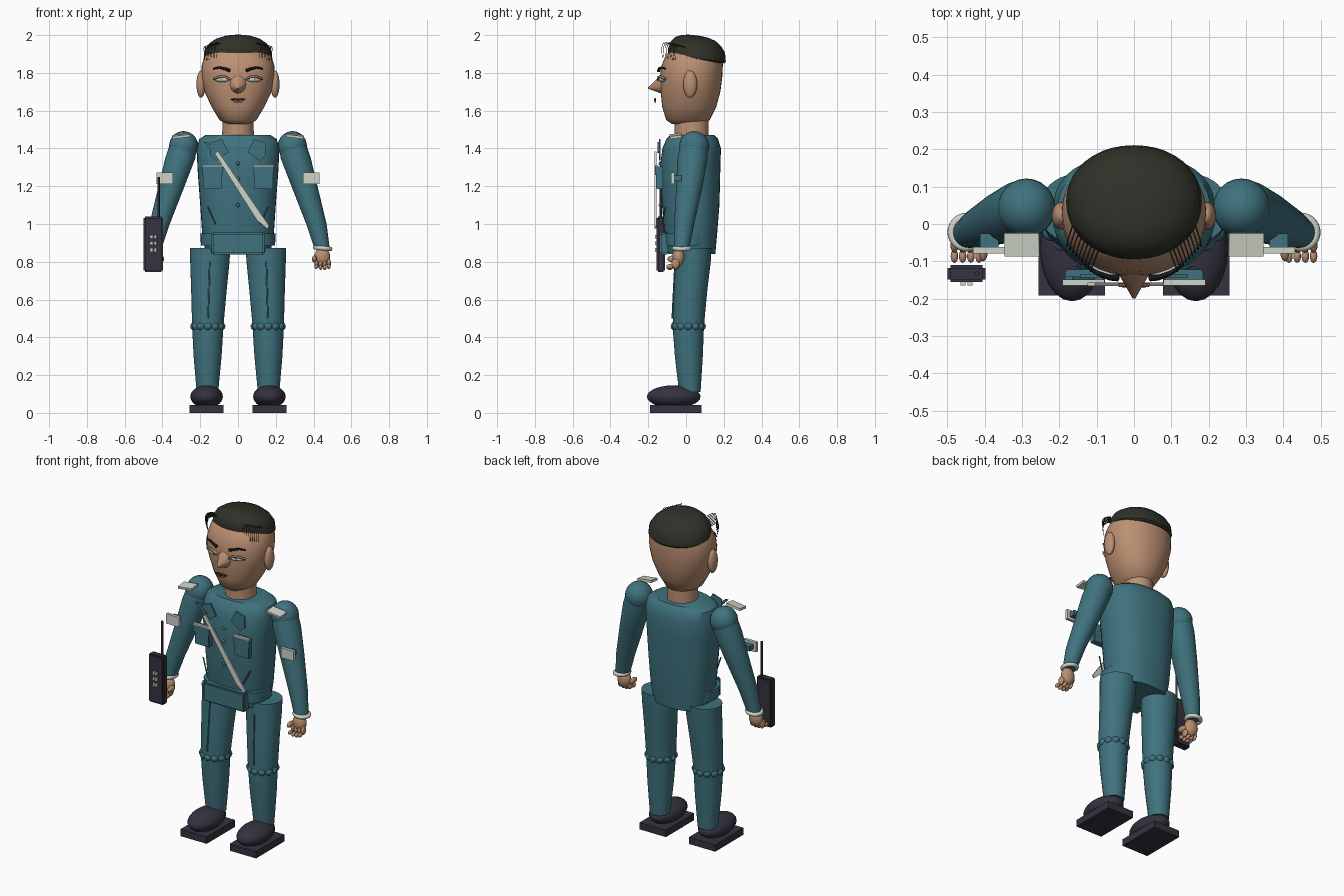
import bpy, bmesh, math
from mathutils import Vector, Matrix

if "Cube" in bpy.data.objects:
    bpy.data.objects.remove(bpy.data.objects["Cube"])


def material(name, rgb):
    m = bpy.data.materials.new(name)
    m.use_nodes = True
    m.diffuse_color = (*rgb, 1)
    m.node_tree.nodes["Principled BSDF"].inputs["Base Color"].default_value = (*rgb, 1)
    return m


TEAL = material("teal cloth", (0.05, 0.17, 0.21))
SKIN = material("skin", (0.5, 0.28, 0.17))
HAIR = material("dark hair", (0.03, 0.03, 0.022))
SHOE = material("dark leather", (0.036, 0.032, 0.05))
WHITE = material("off white", (0.62, 0.66, 0.58))
LIPS = material("lips", (0.16, 0.07, 0.045))
EYE = material("eye grey", (0.5, 0.6, 0.62))
BLACK = material("black", (0.008, 0.008, 0.01))


def finish(name, bm, mat, angle=40):
    bmesh.ops.recalc_face_normals(bm, faces=bm.faces)
    me = bpy.data.meshes.new(name)
    bm.to_mesh(me)
    bm.free()
    ob = bpy.data.objects.new(name, me)
    bpy.context.collection.objects.link(ob)
    me.materials.append(mat)
    bpy.ops.object.select_all(action="DESELECT")
    ob.select_set(True)
    bpy.context.view_layer.objects.active = ob
    bpy.ops.object.shade_smooth_by_angle(angle=math.radians(angle))
    return ob


def loft(name, sections, mat, power=2.0, sides=40, tilt=0):
    """Skin a stack of superellipses given as (z, x, y, rx, ry)."""
    bm = bmesh.new()
    rings = []
    for z, cx, cy, rx, ry in sections:
        ring = []
        for i in range(sides):
            a = math.tau * i / sides
            c, s = math.cos(a), math.sin(a)
            x = math.copysign(abs(c) ** (2 / power), c) * rx
            y = math.copysign(abs(s) ** (2 / power), s) * ry
            ring.append(bm.verts.new((cx + x, cy + y, z - tilt * y)))
        rings.append(ring)
    for a, b in zip(rings, rings[1:]):
        for i in range(sides):
            j = (i + 1) % sides
            bm.faces.new((a[i], a[j], b[j], b[i]))
    bm.faces.new(rings[0])
    bm.faces.new(rings[-1])
    return finish(name, bm, mat)


def ball(name, loc, size, mat):
    bm = bmesh.new()
    bmesh.ops.create_uvsphere(bm, u_segments=24, v_segments=14, radius=1,
                              matrix=Matrix.Translation(loc) @ Matrix.Diagonal((*size, 1)))
    return finish(name, bm, mat)


def box(name, loc, size, mat, rot=(0, 0, 0), bevel=0.0):
    bm = bmesh.new()
    bmesh.ops.create_cube(bm, size=1, matrix=Matrix.Diagonal((*size, 1)))
    if bevel:
        bmesh.ops.bevel(bm, geom=bm.edges[:], offset=bevel, segments=2, affect="EDGES")
    ob = finish(name, bm, mat, 30)
    ob.location, ob.rotation_euler = loc, rot
    return ob


def plate(name, outline, y, thick, mat):
    """Flat panel facing the front, outlined in x and z."""
    bm = bmesh.new()
    f = bm.faces.new([bm.verts.new((x, y, z)) for x, z in outline])
    ext = bmesh.ops.extrude_face_region(bm, geom=[f])["geom"]
    bmesh.ops.translate(bm, vec=(0, thick, 0),
                        verts=[v for v in ext if isinstance(v, bmesh.types.BMVert)])
    return finish(name, bm, mat, 20)


def wire(name, points, radius, mat, taper=1.0):
    cu = bpy.data.curves.new(name, "CURVE")
    cu.dimensions = "3D"
    cu.bevel_depth, cu.bevel_resolution, cu.use_fill_caps = radius, 2, True
    sp = cu.splines.new("POLY")
    sp.points.add(len(points) - 1)
    for i, p in enumerate(points):
        sp.points[i].co = (*p, 1)
        sp.points[i].radius = 1 + (taper - 1) * i / (len(points) - 1)
    ob = bpy.data.objects.new(name, cu)
    bpy.context.collection.objects.link(ob)
    cu.materials.append(mat)
    return ob


# Jacket, hips and belt
loft("jacket", [(0.84, 0, 0.03, 0.17, 0.125), (0.95, 0, 0.025, 0.19, 0.14),
                (1.1, 0, 0.025, 0.2, 0.152), (1.3, 0, 0.022, 0.215, 0.16),
                (1.4, 0, 0.03, 0.218, 0.155), (1.45, 0, 0.033, 0.205, 0.137),
                (1.472, 0, 0.033, 0.17, 0.115)], TEAL, 2.4)
loft("belt", [(0.885, 0, 0.0, 0.196, 0.125), (0.95, 0, 0.0, 0.2, 0.13)], TEAL, 2.6)
box("belt_front", (0, -0.115, 0.897), (0.28, 0.05, 0.115), TEAL, bevel=0.008)

# Neck, head and nose
loft("neck", [(1.45, 0, 0.03, 0.085, 0.09), (1.57, 0, 0.03, 0.08, 0.09)], SKIN)
loft("head", [(1.53, 0, 0.005, 0.06, 0.08), (1.55, 0, 0.01, 0.098, 0.115),
              (1.62, 0, 0.017, 0.14, 0.143), (1.7, 0, 0.024, 0.177, 0.158),
              (1.78, 0, 0.027, 0.194, 0.165), (1.84, 0, 0.033, 0.192, 0.162),
              (1.88, 0, 0.04, 0.18, 0.153), (1.93, 0, 0.05, 0.155, 0.13),
              (1.96, 0, 0.055, 0.1, 0.08)], SKIN, 2.15)
bm = bmesh.new()
bmesh.ops.create_cone(bm, segments=20, radius1=1, radius2=0.06, depth=1, cap_ends=True,
                      matrix=Matrix.Rotation(math.pi / 2, 4, "X"))
for v in bm.verts:
    t = 0.5 - v.co.y
    v.co = (v.co.x * 0.055, -0.11 - 0.09 * t, 1.748 - 0.028 * t + v.co.z * 0.065)
finish("nose", bm, SKIN, 60)

# Hair cap
loft("hair", [(1.865, 0, 0.058, 0.17, 0.145), (1.875, 0, 0.058, 0.182, 0.153),
              (1.92, 0, 0.057, 0.177, 0.15), (1.955, 0, 0.053, 0.153, 0.133),
              (1.98, 0, 0.05, 0.115, 0.105), (1.994, 0, 0.045, 0.07, 0.07),
              (2.0, 0, 0.04, 0.025, 0.025)], HAIR, 2.1, tilt=0.1)

# Mouth
plate("mouth", [(-0.042, 1.662), (-0.015, 1.668), (0, 1.664), (0.015, 1.668), (0.042, 1.662),
                (0.02, 1.644), (-0.02, 1.644)], -0.167, 0.009, LIPS)
wire("mouth_line", [(-0.04, -0.167, 1.661), (0, -0.169, 1.656), (0.04, -0.167, 1.661)], 0.002, BLACK)

# Jacket buttons and sash
for z in (1.1, 1.24, 1.32):
    ball("jacket_button", (0, -0.137, z), (0.01, 0.008, 0.01), TEAL)
plate("sash", [(-0.125, 1.375), (-0.105, 1.385), (0.165, 0.99), (0.155, 0.975), (0.1, 1.02)],
      -0.166, 0.009, WHITE)
plate("sash_tail", [(-0.185, 1.435), (-0.165, 1.435), (-0.105, 1.385), (-0.125, 1.375)],
      -0.15, 0.009, TEAL)

for s, side in ((1, "left"), (-1, "right")):
    # Ears, eyes, brows
    ball(side + "_ear", (s * 0.196, 0.022, 1.74), (0.024, 0.037, 0.072), SKIN)
    eye = ball(side + "_eye", (0, 0, 0), (0.042, 0.016, 0.014), EYE)
    eye.location, eye.rotation_euler = (s * 0.084, -0.126, 1.765), (0, 0, s * 0.35)
    ball(side + "_iris", (s * 0.08, -0.142, 1.766), (0.009, 0.004, 0.009), WHITE)
    lid = [(s * x, y, z) for x, y, z in ((0.042, -0.146, 1.765), (0.065, -0.145, 1.779),
                                         (0.1, -0.131, 1.78), (0.13, -0.11, 1.768))]
    wire(side + "_eyelid", lid, 0.006, SKIN)
    wire(side + "_lash_line", [(x, y - 0.005, z - 0.005) for x, y, z in lid], 0.0018, BLACK)
    wire(side + "_brow", [(s * x, y, z) for x, y, z in (
        (0.042, -0.145, 1.812), (0.07, -0.142, 1.822), (0.1, -0.13, 1.829), (0.13, -0.11, 1.822))],
        0.009, BLACK, 0.5)

    # Loose strands swept over the temples
    for i in range(9):
        t = i / 8
        root = Vector((s * (0.165 - 0.07 * t), -0.005 - 0.065 * t, 1.935 + 0.02 * t))
        tip = Vector((s * (0.175 - 0.06 * t), -0.055 - 0.07 * t, 1.865 + 0.015 * t))
        lift = Vector((s * 0.01, -0.025, 0.035))
        wire(side + "_hair_strand", [root.lerp(tip, k / 6) + lift * math.sin(math.pi * k / 6)
                                     for k in range(7)], 0.0022, HAIR, 0.4)

    # Lapels and pockets
    plate(side + "_lapel", [(s * 0.085, 1.45), (s * 0.145, 1.43), (s * 0.145, 1.36),
                            (s * 0.115, 1.335), (s * 0.05, 1.38)], -0.143, 0.009, TEAL)
    box(side + "_pocket", (s * 0.135, -0.14, 1.245), (0.1, 0.035, 0.12), TEAL, bevel=0.004)
    box(side + "_pocket_flap", (s * 0.135, -0.157, 1.283), (0.108, 0.012, 0.045), TEAL)
    box(side + "_pocket_trim", (s * 0.135, -0.157, 1.308), (0.112, 0.016, 0.008), WHITE)
    wire(side + "_jacket_seam", [(s * 0.16, -0.108, 1.09), (s * 0.12, -0.127, 1.0)], 0.004, TEAL)

    # Shoulder, sleeve, armband, shoulder board, cuff
    ball(side + "_shoulder", (s * 0.288, 0.043, 1.412), (0.077, 0.079, 0.08), TEAL)
    loft(side + "_sleeve", [(0.865, s * 0.446, -0.024, 0.04, 0.04),
                            (1.0, s * 0.415, -0.01, 0.054, 0.053),
                            (1.2, s * 0.352, 0.018, 0.069, 0.07),
                            (1.35, s * 0.305, 0.035, 0.08, 0.08),
                            (1.43, s * 0.288, 0.043, 0.07, 0.07)], TEAL)
    box(side + "_armband", (s * 0.388, -0.07, 1.242), (0.086, 0.018, 0.06), WHITE)
    box(side + "_armband_stitch", (s * 0.388, -0.045, 1.242), (0.05, 0.04, 0.03), TEAL)
    box(side + "_shoulder_board", (s * 0.3, -0.055, 1.466), (0.094, 0.062, 0.014), WHITE,
        (0.12, s * 0.12, 0))
    bpy.ops.mesh.primitive_torus_add(location=(s * 0.448, -0.022, 0.872), major_radius=0.04,
                                     minor_radius=0.012, major_segments=32, minor_segments=10)
    cuff = bpy.context.object
    cuff.name = side + "_cuff"
    cuff.rotation_euler = (0, s * 0.1, 0)
    cuff.data.materials.append(WHITE)
    bpy.ops.object.shade_smooth()

    # Hand with curled fingers
    ball(side + "_palm", (s * 0.446, -0.04, 0.825), (0.042, 0.032, 0.052), SKIN)
    for i in range(4):
        x = s * (0.415 + 0.022 * i)
        z = 0.775 - 0.006 * math.sin(math.pi * i / 3)
        ball(side + "_finger", (x, -0.055, z + 0.015), (0.011, 0.022, 0.026), SKIN)
        ball(side + "_fingertip", (x, -0.086, z), (0.01, 0.018, 0.013), SKIN)
    ball(side + "_thumb", (s * 0.404, -0.068, 0.815), (0.013, 0.032, 0.018), SKIN)

    # Trouser leg with gathered knee band
    loft(side + "_trouser_leg", [(0.11, s * 0.162, 0.02, 0.057, 0.057),
                                 (0.3, s * 0.161, 0.015, 0.074, 0.074),
                                 (0.46, s * 0.16, 0.012, 0.083, 0.083),
                                 (0.65, s * 0.154, 0.025, 0.094, 0.088),
                                 (0.8, s * 0.149, 0.038, 0.104, 0.093),
                                 (0.872, s * 0.148, 0.04, 0.107, 0.095)], TEAL)
    for i in range(12):
        a = math.tau * i / 12
        ball(side + "_knee_gather", (s * 0.16 + 0.07 * math.cos(a), 0.012 + 0.07 * math.sin(a), 0.458),
             (0.023, 0.023, 0.022), TEAL)
    wire(side + "_trouser_crease", [(s * 0.158, -0.073, 0.5), (s * 0.15, -0.058, 0.8)], 0.004, TEAL)

    # Shoe and sole
    ball(side + "_shoe", (s * 0.166, -0.065, 0.086), (0.086, 0.142, 0.06), SHOE)
    box(side + "_sole", (s * 0.167, -0.054, 0.021), (0.178, 0.274, 0.042), SHOE)

# Handheld radio
box("radio_body", (-0.449, -0.133, 0.893), (0.102, 0.046, 0.295), SHOE, bevel=0.008)
wire("radio_antenna", [(-0.42, -0.133, 1.03), (-0.42, -0.133, 1.25)], 0.006, SHOE)
for row in range(3):
    for x in (-0.458, -0.439):
        box("radio_key", (x, -0.158, 0.863 + 0.035 * row), (0.014, 0.014, 0.02), WHITE)
